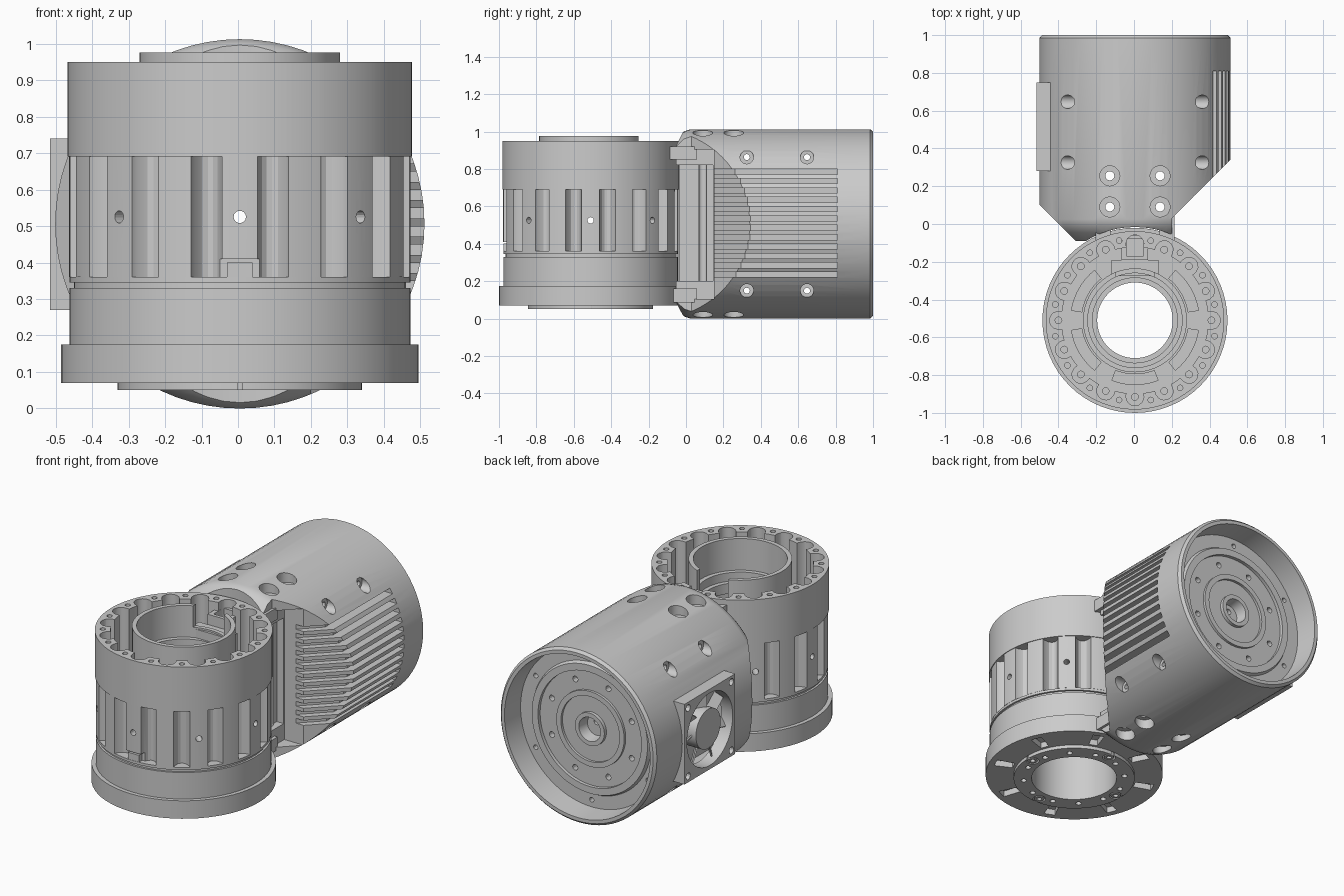
import bpy, bmesh
from math import sin, cos, radians, sqrt, pi
from mathutils import Vector, Matrix

if "Cube" in bpy.data.objects:
    bpy.data.objects.remove(bpy.data.objects["Cube"])

CX, CY = 0.005, -0.51          # axis of the upright joint
HX, HZ, HR = 0.005, 0.506, 0.506  # axis and radius of the lying housing


def make(name, bm):
    bmesh.ops.remove_doubles(bm, verts=bm.verts, dist=1e-5)
    bmesh.ops.recalc_face_normals(bm, faces=bm.faces)
    me = bpy.data.meshes.new(name)
    bm.to_mesh(me)
    bm.free()
    ob = bpy.data.objects.new(name, me)
    bpy.context.collection.objects.link(ob)
    return ob


def lathe(name, prof, loc, axis=(0, 0, 1), n=64):
    """Revolve (radius, height) points; a profile off the axis closes into a ring."""
    bm = bmesh.new()
    m = Matrix.Translation(loc) @ Vector((0, 0, 1)).rotation_difference(Vector(axis)).to_matrix().to_4x4()
    rows = [[bm.verts.new(m @ Vector((r * cos(2 * pi * i / n), r * sin(2 * pi * i / n), h)))
             for i in range(n)] for r, h in prof]
    if prof[0][0] > 0:
        rows.append(rows[0])
    for a, b in zip(rows, rows[1:]):
        for i in range(n):
            j = (i + 1) % n
            bm.faces.new((a[i], a[j], b[j], b[i]))
    return make(name, bm)


def cyl(name, r, loc, axis, length, n=20):
    return lathe(name, [(0, 0), (r, 0), (r, length), (0, length)], loc, axis, n)


def prism(name, pts, z0, z1):
    bm = bmesh.new()
    lo = [bm.verts.new((x, y, z0)) for x, y in pts]
    hi = [bm.verts.new((x, y, z1)) for x, y in pts]
    bm.faces.new(lo)
    bm.faces.new(hi)
    for i in range(len(pts)):
        j = (i + 1) % len(pts)
        bm.faces.new((lo[i], lo[j], hi[j], hi[i]))
    return make(name, bm)


def box(name, x0, x1, y0, y1, z0, z1):
    return prism(name, [(x0, y0), (x1, y0), (x1, y1), (x0, y1)], z0, z1)


def polar(r, deg):
    return CX + r * cos(radians(deg)), CY + r * sin(radians(deg))


def sector(r0, r1, mid, half, z0, z1):
    a = [mid - half + 2 * half * i / 8 for i in range(9)]
    return prism("slot_cutter", [polar(r1, t) for t in a] + [polar(r0, t) for t in reversed(a)], z0, z1)


def fluted_ring(name, outer, inner, z0, z1, turn=0):
    """Ring whose inner and outer radius depend on the angle from the nearest flute."""
    steps = [-11.25, -9, -6.75, -6.55, -5.3, -5, -3, -1, 1, 3, 5, 5.3, 6.55, 6.75, 9]
    bm = bmesh.new()
    rows = []
    for k in range(16):
        for t in steps:
            a = k * 22.5 + t + turn
            rows.append([bm.verts.new((*polar(r, a), z)) for r, z in
                         ((outer(t), z0), (outer(t), z1), (inner(t), z1), (inner(t), z0))])
    for a, b in zip(rows, rows[1:] + rows[:1]):
        for i in range(4):
            j = (i + 1) % 4
            bm.faces.new((a[i], b[i], b[j], a[j]))
    return make(name, bm)


def cut(ob, cutters):
    for c in cutters:
        md = ob.modifiers.new("cut", 'BOOLEAN')
        md.operation, md.solver, md.object = 'DIFFERENCE', 'EXACT', c
    dg = bpy.context.evaluated_depsgraph_get()
    me = bpy.data.meshes.new_from_object(ob.evaluated_get(dg))
    ob.modifiers.clear()
    ob.data = me
    for c in cutters:
        bpy.data.objects.remove(c)


def flute(t):
    return .468 - .055 * sqrt(max(0, 1 - (t / 5.3) ** 2))


def scallop(t):
    if abs(t) > 6.6:
        return .388
    a = radians(t)
    return 0.405 * cos(a) + sqrt(max(0, 0.047 ** 2 - (0.405 * sin(a)) ** 2))


# upright joint: base flange with groove, bottom slots and screw holes
base = lathe("joint_base", [(.235, .05), (.335, .05), (.335, .07), (.49, .07), (.49, .175), (.467, .175),
                            (.467, .33), (.455, .33), (.455, .345), (.467, .345), (.467, .36), (.235, .36)],
             (CX, CY, 0))
cut(base, [sector(.35, .455, 22.5 + 45 * i, 4, .0, .105) for i in range(8)]
    + [cyl("hole", .016, (*polar(.28, 30 * i + 15), .0), (0, 0, 1), .09, 12) for i in range(12)]
    + [cyl("screw_pocket", .036, (*polar(.3, 90 * i), .0), (0, 0, 1), .085, 16) for i in range(4)])
for i in range(4):
    lathe("bottom_screw", [(0, .07), (.014, .07), (.014, .05), (.028, .05), (.028, .09), (0, .09)],
          (*polar(.3, 90 * i), 0), n=16)

# ribbed middle: flutes under the screw bosses, radial holes in the ribs, slots in its top floor
core = fluted_ring("fluted_core", flute, lambda t: .235, .36, .69, 11.25)
cut(core, [cyl("hole", .017, (CX - .7 * cos(pi * i / 4), CY - .7 * sin(pi * i / 4), .525),
               (cos(pi * i / 4), sin(pi * i / 4), 0), 1.4, 14) for i in range(4)]
    + [sector(.285, .34, a, 21, .6, .8) for a in (30, 150, 210, 270, 330)]
    + [cyl("hole", .018, (*polar(.405, 22.5 * i), .62), (0, 0, 1), .2, 12) for i in range(16)]
    + [box("key_notch", CX - .055, CX + .055, -1.1, -.945, .3, .41)])
box("front_key", CX - .035, CX + .035, -.975, -.93, .355, .40)

# scalloped top ring with screw holes
top = fluted_ring("scalloped_ring", lambda t: .472, scallop, .69, .95)
cut(top, [cyl("hole", .015, (*polar(.43, 22.5 * i + 11.25), .88), (0, 0, 1), .2, 12) for i in range(16)])

# stepped inner collar, notched for the connector
collar = lathe("inner_collar", [(.2, .68), (.275, .68), (.275, .975), (.25, .975), (.25, .79), (.225, .79),
                                (.225, .74), (.2, .74)], (CX, CY, 0))
cut(collar, [box("notch", CX - .1, CX + .1, CY + .15, CY + .4, .85, 1.1)])
conn = box("connector_block", CX - .07, CX + .07, -.19, -.06, .68, .9)
cut(conn, [box("notch", CX - .045, CX + .045, -.17, -.08, .8, 1)])
box("connector_foot", CX - .125, CX + .125, -.275, -.19, .68, .84)

# lying motor housing with recessed stepped end face
house = lathe("motor_housing", [(0, -.09), (.41, -.09), (.465, -.045), (.495, -.01), (HR, .025), (HR, .985),
                                (.492, 1), (.472, 1), (.462, .865), (.385, .865), (.375, .885), (.335, .885),
                                (.335, .865), (.22, .865), (.22, .88), (.19, .88), (.19, .865), (.095, .865),
                                (.095, .885), (.07, .885), (.06, .82), (0, .82)], (HX, 0, HZ), (0, 1, 0), 72)
cuts = [lathe("clearance", [(0, -1), (.494, -1), (.494, 2), (0, 2)], (CX, CY, 0)),
        prism("right_bevel", [(.6, .43), (.32, .15), (.2, .03), (.2, -.3), (.9, -.3), (.9, .43)], -1, 2),
        prism("left_bevel", [(-.6, .2), (-.31, -.088), (-.31, -.3), (-.9, -.3), (-.9, .2)], -1, 2),
        box("side_opening", .195, .7, -.31, .15, .105, .905),
        box("side_pocket", .15, .7, -.32, .145, .2, .82),
        box("fan_recess", -.7, -.38, .29, .74, .28, .73),
        cyl("shaft_bore", .017, (HX, -.5, .525), (0, 1, 0), 2, 14)]
# cooling slots that follow the side and the bevel
for i in range(12):
    z = .235 + .05 * i
    x = HX + sqrt(HR ** 2 - (z - HZ) ** 2) - .045
    cuts.append(prism("fin_slot", [(x, .81), (.7, .81), (.7, .14), (.26, .14), (x, x - .12)], z - .014, z + .014))
# counterbored clamp holes: four upright, four crosswise
for s in (-1, 1):
    for y in (.09, .255):
        cuts.append(cyl("through", .024, (HX + s * .133, y, -.5), (0, 0, 1), 2, 16))
        for t in (-1, 1):
            cuts.append(cyl("bore", .053, (HX + s * .133, y, HZ + t * .44), (0, 0, t), .3))
    for y in (.325, .647):
        cuts.append(cyl("through", .016, (-1, y, HZ + s * .357), (1, 0, 0), 2, 16))
        for t in (-1, 1):
            cuts.append(cyl("bore", .036, (HX + t * .322, y, HZ + s * .357), (t, 0, 0), .4))
# bolt holes in the end face
for r, n, s in ((.28, 8, .017), (.42, 6, .014)):
    for i in range(n):
        a = 2 * pi * (i + .5) / n
        cuts.append(cyl("hole", s, (HX + r * cos(a), .83, HZ + r * sin(a)), (0, 1, 0), .3, 12))
cut(house, cuts)

# clamp lugs between housing and joint
for s in (-1, 1):
    for z0, z1 in ((.85, .92), (.085, .16)):
        box("clamp_lug", *sorted((CX + s * .13, CX + s * .21)), -.085, .06, z0, z1)

# fan on the left side
FY, FZ = .515, .505
frame = box("fan_frame", -.515, -.44, FY - .235, FY + .235, FZ - .235, FZ + .235)
cut(frame, [cyl("opening", .212, (-.7, FY, FZ), (1, 0, 0), .5, 48)]
    + [cyl("hole", .02, (-.7, FY + a * .2, FZ + b * .2), (1, 0, 0), .5, 12) for a in (-1, 1) for b in (-1, 1)])
cyl("fan_hub", .115, (-.505, FY, FZ), (1, 0, 0), .12, 40)
for i in range(7):
    blade = box("fan_blade", -.03, .03, -.004, .004, .1, .205)
    blade.data.transform(Matrix.Translation((-.46, FY, FZ)) @ Matrix.Rotation(2 * pi * i / 7, 4, 'X')
                         @ Matrix.Rotation(radians(50), 4, 'Z'))

# smooth round faces, keep edges sharp
for ob in bpy.context.scene.objects:
    ob.select_set(True)
bpy.context.view_layer.objects.active = house
bpy.ops.object.shade_smooth_by_angle(angle=radians(25))
